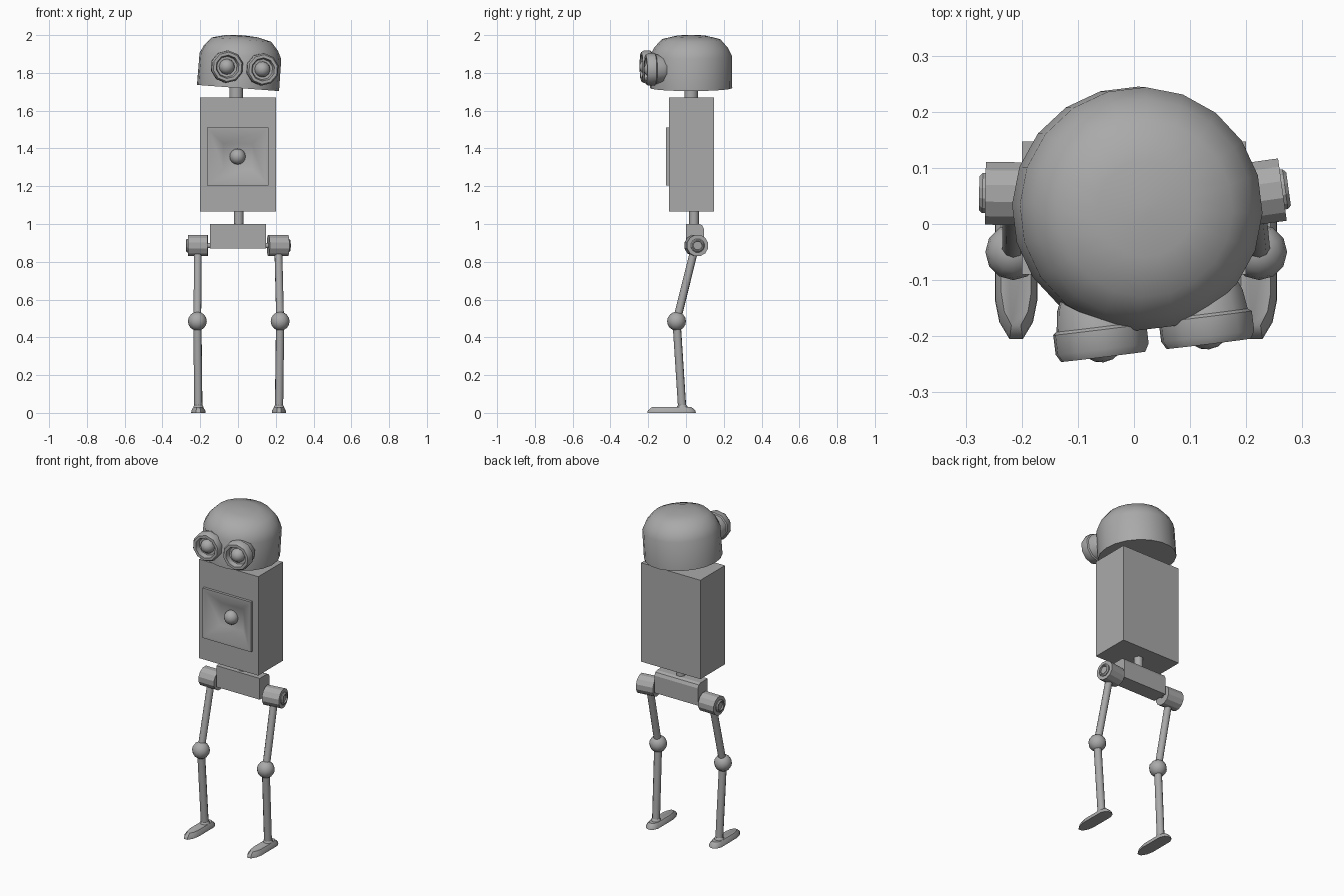
import bpy, bmesh, math
from mathutils import Matrix, Vector

if "Cube" in bpy.data.objects:
    bpy.data.objects.remove(bpy.data.objects["Cube"])

grey = bpy.data.materials.new("warm_grey_metal")
grey.diffuse_color = (0.4, 0.4, 0.4, 1)
grey.use_nodes = True
grey.node_tree.nodes["Principled BSDF"].inputs["Base Color"].default_value = grey.diffuse_color


def finish(bm, name, matrix=None, smooth=None):
    """Turn a bmesh into a named object, optionally smooth below an angle."""
    bmesh.ops.recalc_face_normals(bm, faces=bm.faces)
    if matrix:
        bm.transform(matrix)
    mesh = bpy.data.meshes.new(name)
    bm.to_mesh(mesh)
    bm.free()
    mesh.materials.append(grey)
    ob = bpy.data.objects.new(name, mesh)
    bpy.context.collection.objects.link(ob)
    if smooth:
        bpy.ops.object.select_all(action='DESELECT')
        ob.select_set(True)
        bpy.context.view_layer.objects.active = ob
        bpy.ops.object.shade_smooth_by_angle(angle=math.radians(smooth))
    return ob


def loft(name, rings, matrix=None, smooth=None):
    """Skin a row of equal-length rings and cap both ends."""
    bm = bmesh.new()
    loops = [[bm.verts.new(p) for p in ring] for ring in rings]
    for a, b in zip(loops, loops[1:]):
        for i in range(len(a)):
            j = (i + 1) % len(a)
            bm.faces.new((a[i], a[j], b[j], b[i]))
    bm.faces.new(loops[0])
    bm.faces.new(loops[-1])
    return finish(bm, name, matrix, smooth)


def lathe(name, profile, sides, matrix=None, smooth=None):
    """Turn (radius, height) pairs around z."""
    rings = [[(r * math.cos(2 * math.pi * (i + .5) / sides),
               r * math.sin(2 * math.pi * (i + .5) / sides), h) for i in range(sides)]
             for r, h in profile]
    return loft(name, rings, matrix, smooth)


def ball(name, centre, radius, matrix=None):
    bm = bmesh.new()
    bmesh.ops.create_uvsphere(bm, u_segments=12, v_segments=8, radius=radius,
                              matrix=Matrix.Translation(centre))
    return finish(bm, name, matrix, 50)


def rod(name, start, end, radius, sides=10):
    a, d = Vector(start), Vector(end) - Vector(start)
    m = Matrix.Translation(a) @ d.to_track_quat('Z', 'Y').to_matrix().to_4x4()
    return lathe(name, [(radius, 0), (radius, d.length)], sides, m, 40)


def rect(y, hx, zlo, zhi, cx=0):
    return [(cx - hx, y, zlo), (cx + hx, y, zlo), (cx + hx, y, zhi), (cx - hx, y, zhi)]


# Torso with raised frame and dished recess in the front
loft("torso", [
    rect(0.147, 0.2, 1.066, 1.67),
    rect(-0.09, 0.2, 1.066, 1.67),
    rect(-0.09, 0.163, 1.205, 1.51, -0.002),
    rect(-0.106, 0.163, 1.205, 1.51, -0.002),
    rect(-0.106, 0.148, 1.22, 1.495, -0.002),
    rect(-0.055, 0.075, 1.29, 1.425, -0.002)], smooth=40)
ball("chest_knob", (-0.002, -0.06, 1.357), 0.042)

# Neck, waist and pelvis with a chamfered upper back edge
rod("neck", (-0.01, 0.027, 1.66), (-0.01, 0.027, 1.76), 0.037, 12)
rod("waist", (0.004, 0.043, 0.98), (0.004, 0.043, 1.08), 0.026)
side = [(0, 0.87), (0.095, 0.87), (0.095, 0.975), (0.086, 0.993), (0.07, 1.0), (0, 1.0)]
loft("pelvis", [[(x, y, z) for y, z in side] for x in (-0.147, 0.147)])

# Tilted head dome
head = (Matrix.Translation((0, 0.027, 1.72)) @ Matrix.Rotation(math.radians(4.3), 4, 'Y')
        @ Matrix.Rotation(math.radians(7), 4, 'Z'))
lathe("head", [(0.218, 0), (0.217, 0.17), (0.196, 0.213), (0.157, 0.257),
               (0.085, 0.275), (0.01, 0.28)], 20, head, 50)

# Eye cups and pupils, carried by the head
forward = Matrix.Rotation(math.radians(90), 4, 'X')
for label, s in (("left", -1), ("right", 1)):
    cup = head @ Matrix.Translation((s * 0.095, 0, 0.108)) @ forward
    lathe(label + "_eye_cup", [(0.035, 0.118), (0.06, 0.133), (0.074, 0.165), (0.079, 0.2),
                               (0.086, 0.205), (0.086, 0.24), (0.078, 0.254),
                               (0.062, 0.254), (0.055, 0.225), (0.01, 0.22)], 10, cup, 37)
    ball(label + "_pupil", (0, 0, 0.222), 0.042, cup)

# Foot outline: one half, then mirrored
half = [(0.012, -0.205), (0.03, -0.175), (0.038, -0.135), (0.038, 0.015),
        (0.026, 0.042), (0.01, 0.052)]
outline = half + [(-x, y) for x, y in reversed(half)]

# Legs: hip drum, axle, thigh, knee, shin, ankle and foot
for label, s, knee_x, foot_x, turn in (("left", -1, -0.215, -0.21, -1),
                                       ("right", 1, 0.223, 0.217, 8)):
    hip = (Matrix.Translation((s * 0.212, 0.054, 0.886))
           @ Matrix.Rotation(math.radians(turn), 4, 'Z')
           @ Matrix.Rotation(math.radians(90 * s), 4, 'Y'))
    lathe(label + "_hip", [(0.058, -0.052), (0.058, 0.053), (0.037, 0.053), (0.037, 0.058),
                           (0.031, 0.064), (0.025, 0.064), (0.023, 0.056)], 12, hip)
    lathe(label + "_hip_axle", [(0.015, -0.1), (0.015, -0.04)], 8, hip, 50)
    knee = (knee_x, -0.05, 0.485)
    ankle = (foot_x, -0.02, 0.02)
    rod(label + "_thigh", (s * 0.213, 0.05, 0.886), knee, 0.021)
    ball(label + "_knee", knee, 0.05)
    rod(label + "_shin", knee, ankle, 0.022)
    lathe(label + "_ankle", [(0.03, 0.015), (0.027, 0.035), (0.021, 0.043)], 10,
          Matrix.Translation((foot_x, -0.02, 0)), 40)
    loft(label + "_foot", [[(x * k, -0.07 + (y + 0.07) * f, z) for x, y in outline]
                           for k, f, z in ((1, 1, 0), (0.97, 0.98, 0.012), (0.7, 0.82, 0.03))],
         Matrix.Translation((foot_x, 0, 0)), 40)
